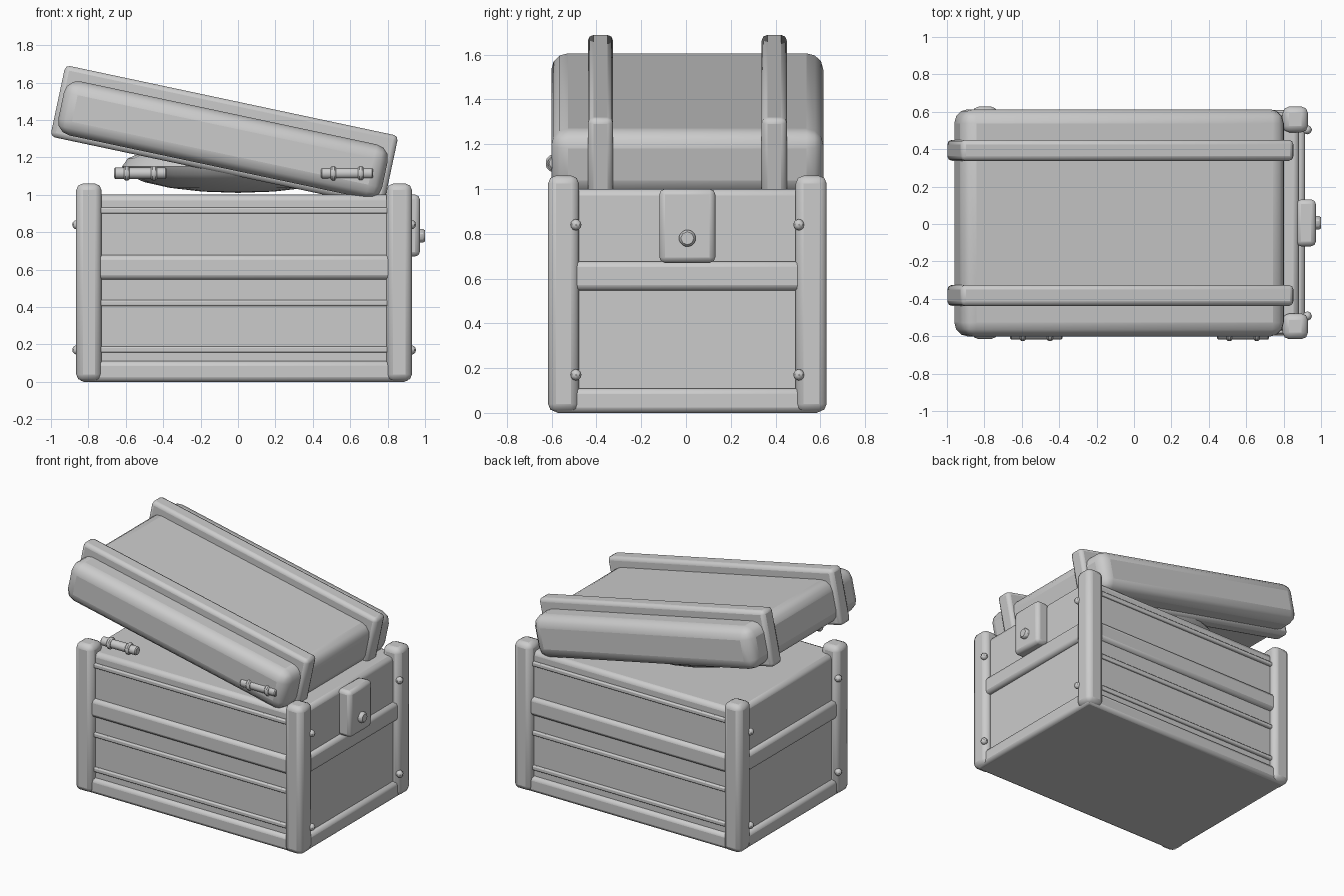
import bpy, math
from mathutils import Matrix

if "Cube" in bpy.data.objects:
    bpy.data.objects.remove(bpy.data.objects["Cube"])

CX, CY = 0.0325, 0.006          # centre of the chest body
TILT = math.radians(12)         # lid tilt about y


def finish(ob, name, bevel=0, segs=2):
    ob.name = name
    if bevel:
        m = ob.modifiers.new("bevel", 'BEVEL')
        m.width, m.segments = bevel, segs
        m.limit_method = 'ANGLE'
    bpy.ops.object.shade_smooth_by_angle(angle=math.radians(40))
    return ob


def box(name, center, size, bevel=0.02, segs=2, tilt=0):
    bpy.ops.mesh.primitive_cube_add(size=1, location=center, rotation=(0, tilt, 0))
    ob = bpy.context.object
    ob.data.transform(Matrix.Diagonal((*size, 1)))
    return finish(ob, name, bevel, segs)


def rod_x(name, center, radius, length, sides, bevel=0):
    bpy.ops.mesh.primitive_cylinder_add(vertices=sides, radius=radius, depth=length,
                                        location=center, rotation=(0, math.pi / 2, 0))
    return finish(bpy.context.object, name, bevel, 1)


def ball(name, center, radii, segs, rings):
    bpy.ops.mesh.primitive_uv_sphere_add(segments=segs, ring_count=rings, radius=1, location=center)
    ob = bpy.context.object
    ob.data.transform(Matrix.Diagonal((*radii, 1)))
    return finish(ob, name)


# chest body with the two bands that run round it
box("chest_body", (CX, CY, 0.505), (1.70, 1.15, 0.99), 0.03)
box("bottom_band", (CX, CY, 0.055), (1.765, 1.205, 0.11), 0.025)
box("middle_band", (CX, CY, 0.612), (1.765, 1.205, 0.13), 0.025)

for sy in (-1, 1):
    # thin plank strips on front and back
    for z in (0.915, 0.42, 0.172):
        box("plank_strip", (CX, CY + sy * 0.575, z), (1.54, 0.035, 0.032), 0.008)
    for sx in (-1, 1):
        # corner posts and their bolts
        box("corner_post", (CX + sx * 0.83, CY + sy * 0.553, 0.532), (0.135, 0.138, 1.055), 0.035)
        for z in (0.84, 0.17):
            ball("bolt", (CX + sx * 0.894, CY + sy * 0.498, z), (0.025,) * 3, 8, 6)

# latch plate with knob
box("latch_plate", (0.92, CY, 0.835), (0.105, 0.25, 0.33), 0.025)
rod_x("latch_knob", (0.96, CY, 0.78), 0.04, 0.08, 8, 0.01)

# rounded contents under the lid
ball("contents", (0.0, CY, 1.15), (0.62, 0.45, 0.14), 20, 10)

# tilted lid and its two straps
box("lid", (-0.08, CY, 1.293), (1.77, 1.215, 0.295), 0.075, 3, TILT)
for sy in (-1, 1):
    box("lid_strap", (-0.073, CY + sy * 0.388, 1.313), (1.82, 0.112, 0.39), 0.025, 2, TILT)

# hinge pins with collars on the front
for x in (-0.522, 0.583):
    rod_x("hinge_pin", (x, -0.587, 1.115), 0.03, 0.28, 12, 0.006)
    for d in (-0.073, 0.073):
        rod_x("hinge_collar", (x + d, -0.587, 1.115), 0.041, 0.03, 12, 0.008)
